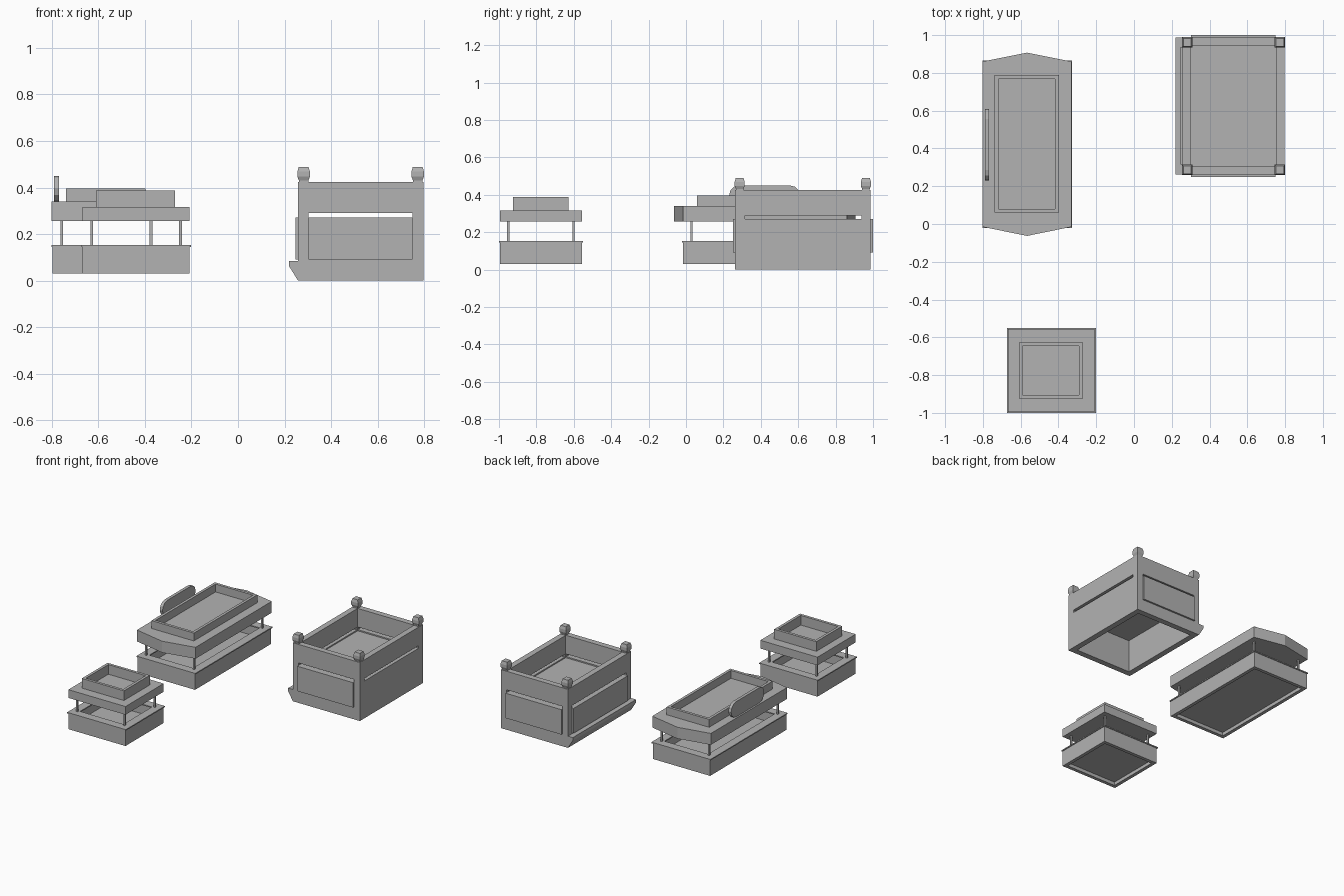
import bpy, bmesh, math
from mathutils import Vector

cube = bpy.data.objects.get("Cube")
if cube:
    bpy.data.objects.remove(cube, do_unlink=True)

grey = bpy.data.materials.new("plain_grey")
grey.use_nodes = True
grey.diffuse_color = (0.45, 0.45, 0.45, 1)
grey.node_tree.nodes["Principled BSDF"].inputs["Base Color"].default_value = (0.45, 0.45, 0.45, 1)


def finish(name, bm):
    bmesh.ops.recalc_face_normals(bm, faces=bm.faces)
    mesh = bpy.data.meshes.new(name)
    bm.to_mesh(mesh)
    bm.free()
    mesh.materials.append(grey)
    obj = bpy.data.objects.new(name, mesh)
    bpy.context.collection.objects.link(obj)
    return obj


def rect(x0, x1, y0, y1, grow=0.0):
    return [(x0 - grow, y0 - grow), (x1 + grow, y0 - grow),
            (x1 + grow, y1 + grow), (x0 - grow, y1 + grow)]


def prism(name, outline, lo, hi, axis="z"):
    """Extrude a flat outline along one axis."""
    place = {"x": lambda a, b, c: (c, a, b),
             "y": lambda a, b, c: (a, c, b),
             "z": lambda a, b, c: (a, b, c)}[axis]
    bm = bmesh.new()
    face = bm.faces.new([bm.verts.new(place(a, b, lo)) for a, b in outline])
    new = bmesh.ops.extrude_face_region(bm, geom=[face])["geom"]
    bmesh.ops.translate(bm, vec=Vector(place(0, 0, hi - lo)),
                        verts=[g for g in new if isinstance(g, bmesh.types.BMVert)])
    return finish(name, bm)


def box(name, x0, x1, y0, y1, z0, z1):
    return prism(name, rect(x0, x1, y0, y1), z0, z1)


def ring(name, outer, inner, z0, z1):
    """Open rectangular frame with vertical walls."""
    bm = bmesh.new()
    loops = [[bm.verts.new((x, y, z)) for x, y in pts]
             for pts, z in ((outer, z0), (outer, z1), (inner, z1), (inner, z0))]
    n = len(outer)
    for k in range(4):
        a, b = loops[k], loops[(k + 1) % 4]
        for i in range(n):
            j = (i + 1) % n
            bm.faces.new((a[i], a[j], b[j], b[i]))
    return finish(name, bm)


def stack(name, cx, cy, levels):
    """Square sections of given half width, joined upward."""
    bm = bmesh.new()
    loops = [[bm.verts.new((x, y, z)) for x, y in rect(cx - h, cx + h, cy - h, cy + h)]
             for z, h in levels]
    for a, b in zip(loops, loops[1:]):
        for i in range(4):
            j = (i + 1) % 4
            bm.faces.new((a[i], a[j], b[j], b[i]))
    bm.faces.new(loops[0])
    bm.faces.new(loops[-1])
    return finish(name, bm)


def cut(obj, cutters):
    for c in cutters:
        c.hide_render = True
        mod = obj.modifiers.new("slot", "BOOLEAN")
        mod.operation = "DIFFERENCE"
        mod.solver = "EXACT"
        mod.object = c
    deps = bpy.context.evaluated_depsgraph_get()
    mesh = bpy.data.meshes.new_from_object(obj.evaluated_get(deps))
    obj.modifiers.clear()
    obj.data = mesh
    for c in cutters:
        bpy.data.objects.remove(c, do_unlink=True)


def stand(prefix, x0, x1, y0, y1, roof, roof_top, curb, curb_top):
    base = rect(x0, x1, y0, y1)
    inner = rect(x0, x1, y0, y1, -0.025)
    # hollow base, floor and thin counter
    ring(prefix + "_base", base, inner, 0.03, 0.145)
    prism(prefix + "_floor", inner, 0.055, 0.065)
    ring(prefix + "_counter", rect(x0, x1, y0, y1, 0.006),
         rect(x0, x1, y0, y1, -0.055), 0.145, 0.153)
    # corner posts
    for sx, px in (("right", x0 + 0.039), ("left", x1 - 0.039)):
        for sy, py in (("front", y0 + 0.045), ("back", y1 - 0.045)):
            box(f"{prefix}_post_{sy}_{sx}", px - 0.006, px + 0.006,
                py - 0.006, py + 0.006, 0.148, 0.26)
    # roof slab with raised curb
    prism(prefix + "_roof", roof, 0.257, roof_top)
    ring(prefix + "_roof_curb", rect(*curb), rect(*curb, -0.02), roof_top - 0.005, curb_top)


# small stand
stand("small_stand", -0.667, -0.208, -0.995, -0.557,
      rect(-0.667, -0.208, -0.995, -0.557), 0.317,
      (-0.609, -0.27, -0.924, -0.627), 0.387)

# large stand, roof pointed at both ends
stand("large_stand", -0.796, -0.335, -0.015, 0.86,
      [(-0.802, -0.015), (-0.566, -0.063), (-0.331, -0.015),
       (-0.331, 0.86), (-0.566, 0.907), (-0.802, 0.86)], 0.34,
      (-0.738, -0.397, 0.06, 0.788), 0.397)

# rounded sign board on the large stand
sign = []
for centre, start in ((0.555, -90), (0.285, 90)):
    for k in range(7):
        a = math.radians(start + 30 * k)
        sign.append((centre + 0.055 * math.cos(a), 0.395 + 0.055 * math.sin(a)))
prism("sign_board", sign, -0.79, -0.768, "x")

# open bin with a slot through every wall
X0, X1, Y0, Y1 = 0.258, 0.796, 0.262, 0.987
shell = ring("bin_walls", rect(X0, X1, Y0, Y1), rect(X0, X1, Y0, Y1, -0.042), 0, 0.425)
cut(shell, [box("slot_cutter_a", 0.302, 0.75, 0, 1.2, 0.271, 0.29),
            box("slot_cutter_b", 0, 1, 0.315, 0.938, 0.271, 0.29)])
prism("bin_floor", rect(X0, X1, Y0, Y1, -0.04), 0.24, 0.262)

# raised panels on the front, back and right walls
box("front_panel", 0.302, 0.75, Y0 - 0.012, Y0 + 0.01, 0.09, 0.271)
box("back_panel", 0.302, 0.75, Y1 - 0.01, 1.0, 0.09, 0.271)
box("side_panel", X0 - 0.011, X0 + 0.01, 0.315, 0.938, 0.09, 0.271)

# sloped lip along the lower right edge
prism("side_lip", [(X0 + 0.005, 0), (X0, 0), (0.219, 0.063), (0.219, 0.085),
                   (X0 + 0.005, 0.085)], Y0, Y1, "y")

# corner knobs
for sx, kx in (("right", X0 + 0.024), ("left", X1 - 0.024)):
    for sy, ky in (("front", Y0 + 0.025), ("back", Y1 - 0.025)):
        stack(f"knob_{sy}_{sx}", kx, ky, [(0.42, 0.02), (0.43, 0.02), (0.447, 0.027),
                                          (0.468, 0.027), (0.489, 0.021)])
